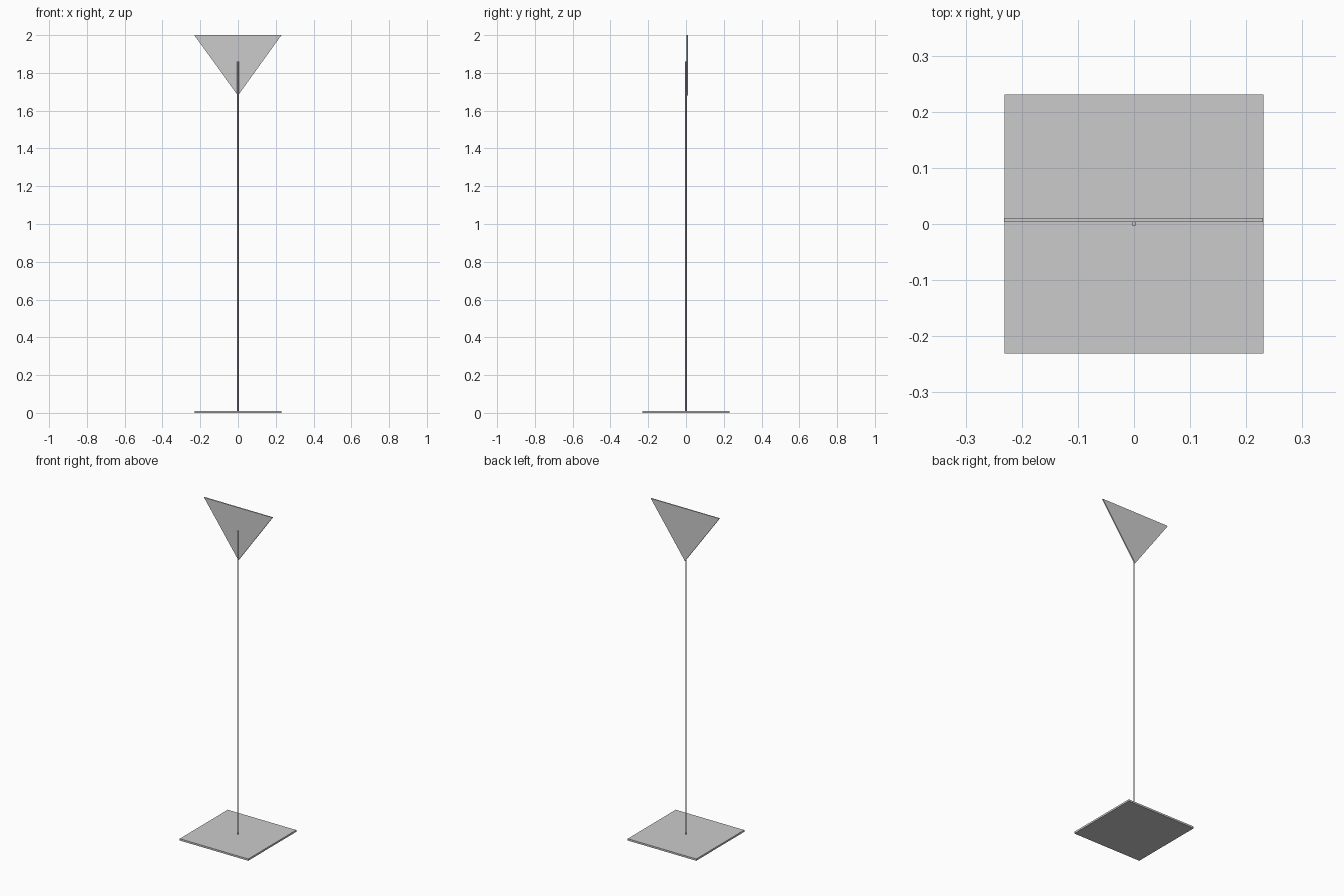
import bpy, bmesh

if "Cube" in bpy.data.objects:
    bpy.data.objects.remove(bpy.data.objects["Cube"])

def prism(name, points, depth):
    """Extrude a closed outline of 3D points along a vector."""
    bm = bmesh.new()
    face = bm.faces.new([bm.verts.new(p) for p in points])
    ext = bmesh.ops.extrude_face_region(bm, geom=[face], use_keep_orig=True)
    verts = [g for g in ext["geom"] if isinstance(g, bmesh.types.BMVert)]
    bmesh.ops.translate(bm, verts=verts, vec=depth)
    bmesh.ops.recalc_face_normals(bm, faces=bm.faces)
    mesh = bpy.data.meshes.new(name)
    bm.to_mesh(mesh)
    bm.free()
    obj = bpy.data.objects.new(name, mesh)
    bpy.context.collection.objects.link(obj)
    return obj

W = 0.231            # half width of base and sign
BASE_H = 0.011
POLE_TOP = 1.86

# Square floor plate
prism("base_plate", [(-W, -W, 0), (W, -W, 0), (W, W, 0), (-W, W, 0)], (0, 0, BASE_H))

# Thin round post
bpy.ops.mesh.primitive_cylinder_add(vertices=16, radius=0.004, depth=POLE_TOP - BASE_H,
                                    location=(0, 0, (POLE_TOP + BASE_H) / 2))
bpy.context.object.name = "post"
bpy.ops.object.shade_smooth_by_angle()

# Downward-pointing triangular sign, fixed behind the post
prism("triangle_sign", [(-W - 0.001, 0.0036, 2.0), (0, 0.0036, 1.68), (W - 0.001, 0.0036, 2.0)],
      (0, 0.007, 0))
